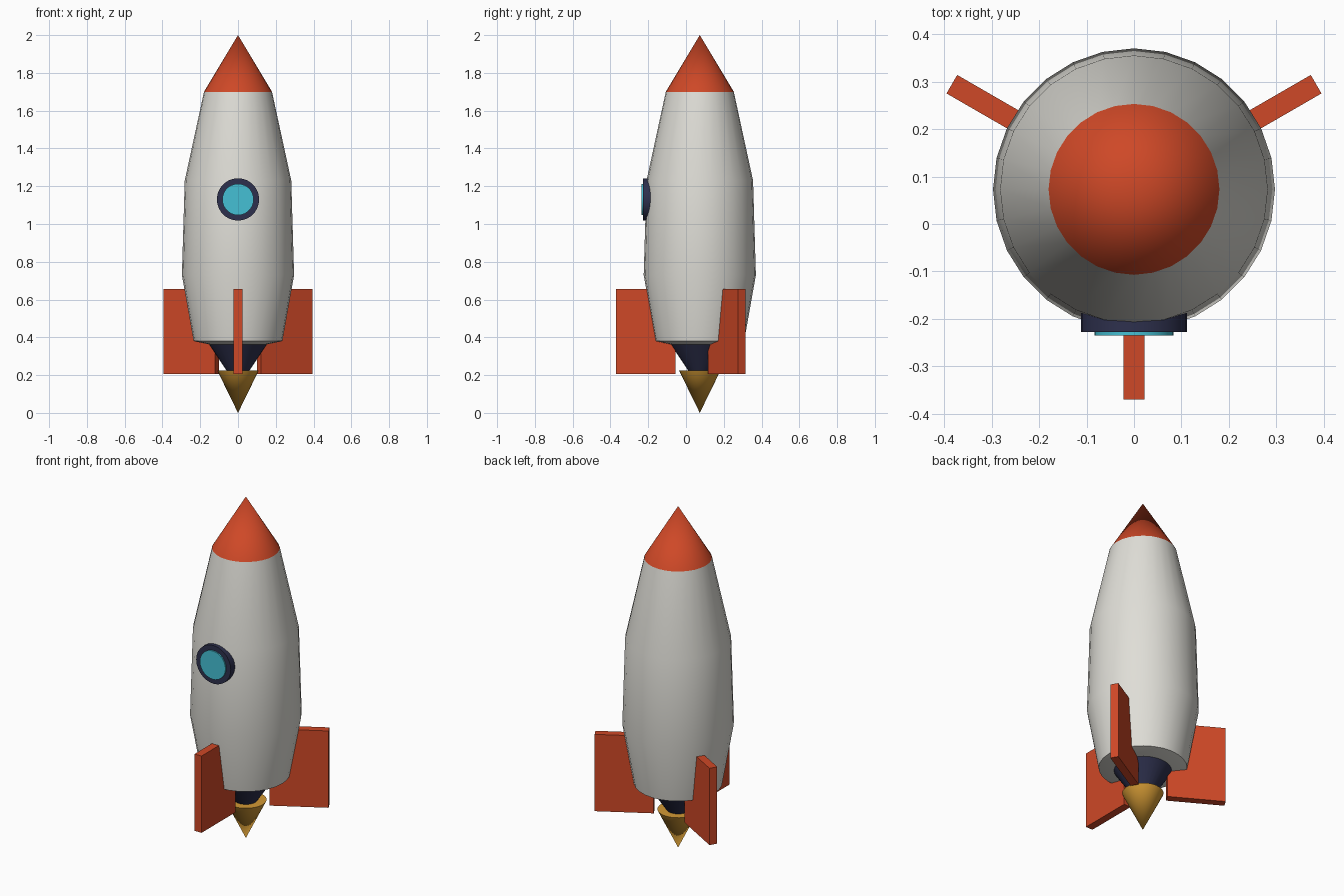
import bpy
import math
from mathutils import Matrix

cube = bpy.data.objects.get("Cube")
if cube:
    bpy.data.objects.remove(cube, do_unlink=True)

AXIS_Y = 0.073   # the hull axis sits behind the origin
SIDES = 28


def material(name, rgb):
    mat = bpy.data.materials.new(name)
    mat.use_nodes = True
    colour = (*rgb, 1.0)
    mat.diffuse_color = colour
    mat.node_tree.nodes["Principled BSDF"].inputs["Base Color"].default_value = colour
    return mat


white = material("warm white", (0.74, 0.73, 0.68))
red = material("orange red", (0.62, 0.065, 0.02))
navy = material("dark navy", (0.027, 0.03, 0.075))
cyan = material("glass cyan", (0.06, 0.53, 0.66))
gold = material("flame gold", (0.65, 0.32, 0.035))


def build(name, verts, faces, mat, smooth_angle=None):
    mesh = bpy.data.meshes.new(name)
    mesh.from_pydata(verts, [], faces)
    mesh.materials.append(mat)
    obj = bpy.data.objects.new(name, mesh)
    bpy.context.collection.objects.link(obj)
    if smooth_angle:
        bpy.ops.object.select_all(action="DESELECT")
        obj.select_set(True)
        bpy.context.view_layer.objects.active = obj
        bpy.ops.object.shade_smooth_by_angle(angle=math.radians(smooth_angle))
    return obj


def lathe(name, profile, mat):
    """Spin a bottom-to-top (radius, z) profile; zero radius makes a tip."""
    verts, faces, rings = [], [], []
    for radius, z in profile:
        count = SIDES if radius else 1
        rings.append(range(len(verts), len(verts) + count))
        for i in range(count):
            a = math.tau * i / SIDES
            verts.append((radius * math.cos(a), radius * math.sin(a), z))
    for low, high in zip(rings, rings[1:]):
        for i in range(SIDES):
            j = (i + 1) % SIDES
            if len(low) == 1:
                faces.append((low[0], high[j], high[i]))
            elif len(high) == 1:
                faces.append((low[i], low[j], high[0]))
            else:
                faces.append((low[i], low[j], high[j], high[i]))
    if len(rings[0]) > 1:
        faces.append(tuple(reversed(rings[0])))
    if len(rings[-1]) > 1:
        faces.append(tuple(rings[-1]))
    obj = build(name, verts, faces, mat, 40)
    obj.location.y = AXIS_Y
    return obj


# Hull, nose, nozzle and flame
lathe("hull", [(0.15, 0.362), (0.235, 0.38), (0.297, 0.73),
               (0.282, 1.23), (0.18, 1.70)], white)
lathe("nose_cone", [(0.18, 1.70), (0, 2.0)], red)
lathe("engine_nozzle", [(0.055, 0.215), (0.155, 0.365)], navy)
lathe("exhaust_flame", [(0, 0), (0.11, 0.225)], gold)


# Round window on the front
def window_disc(name, radius, front, back, mat):
    disc = lathe(name, [(radius, 0), (radius, back - front)], mat)
    disc.location = (0, back, 1.13)
    disc.rotation_euler.x = math.pi / 2


window_disc("window_frame", 0.112, -0.227, -0.17, navy)
window_disc("window_glass", 0.083, -0.235, -0.20, cyan)

# Three slab fins around the tail
INNER, OUTER, HALF, LOW, HIGH = 0.128, 0.443, 0.0225, 0.205, 0.655
box_faces = [(0, 1, 3, 2), (4, 6, 7, 5), (0, 4, 5, 1),
             (2, 3, 7, 6), (0, 2, 6, 4), (1, 5, 7, 3)]
for name, angle in (("front_fin", -90), ("back_left_fin", 30), ("back_right_fin", 150)):
    turn = Matrix.Rotation(math.radians(angle), 4, "Z")
    corners = [(x, y, z) for x in (INNER, OUTER) for y in (-HALF, HALF) for z in (LOW, HIGH)]
    fin = build(name, corners, box_faces, red)
    fin.matrix_world = Matrix.Translation((0, AXIS_Y, 0)) @ turn
